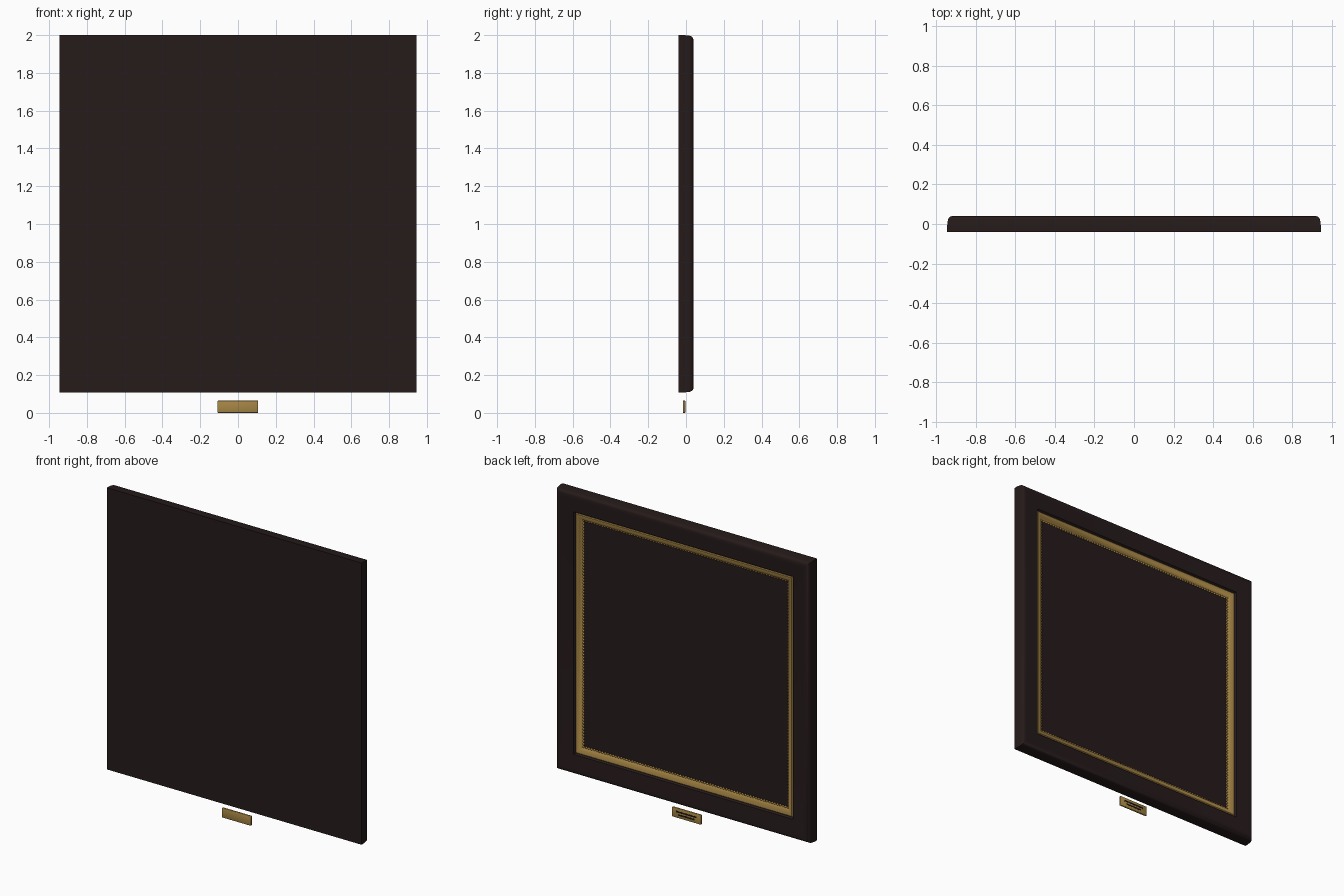
import bpy, bmesh, math
from mathutils import Matrix

if "Cube" in bpy.data.objects:
    bpy.data.objects.remove(bpy.data.objects["Cube"])

CZ = 1.054    # height of the picture centre
HALF = 0.946  # half the outer size


def material(name, rgb):
    m = bpy.data.materials.new(name)
    m.diffuse_color = (*rgb, 1)
    m.use_nodes = True
    m.node_tree.nodes["Principled BSDF"].inputs["Base Color"].default_value = m.diffuse_color
    return m


DARK = material("dark wood", (0.019, 0.0105, 0.0105))
GOLD = material("antique gold", (0.39, 0.24, 0.06))
INK = material("black engraving", (0.010, 0.007, 0.006))


def finish(name, bm, mat, angle=35):
    bmesh.ops.recalc_face_normals(bm, faces=bm.faces)
    me = bpy.data.meshes.new(name)
    bm.to_mesh(me)
    bm.free()
    me.materials.append(mat)
    ob = bpy.data.objects.new(name, me)
    bpy.context.collection.objects.link(ob)
    bpy.ops.object.select_all(action='DESELECT')
    bpy.context.view_layer.objects.active = ob
    ob.select_set(True)
    bpy.ops.object.shade_smooth_by_angle(angle=math.radians(angle))
    return ob


def square_sweep(name, profile, mat):
    """Mitre a closed (half size, y) profile around the square picture."""
    bm = bmesh.new()
    rings = [[bm.verts.new((sx * r, y, CZ + sz * r)) for r, y in profile]
             for sx, sz in ((-1, -1), (1, -1), (1, 1), (-1, 1))]
    n = len(profile)
    for i in range(4):
        a, b = rings[i], rings[(i + 1) % 4]
        for j in range(n):
            k = (j + 1) % n
            bm.faces.new((a[j], a[k], b[k], b[j]))
    return finish(name, bm, mat)


def box(name, x, y, z, mat, bevel=0):
    bm = bmesh.new()
    bmesh.ops.create_cube(bm, size=1)
    for v in bm.verts:
        v.co = [lo + (c + 0.5) * (hi - lo) for c, (lo, hi) in zip(v.co, (x, y, z))]
    if bevel:
        bmesh.ops.bevel(bm, geom=bm.edges[:], offset=bevel, segments=2,
                        profile=0.5, affect='EDGES')
    return finish(name, bm, mat, 50 if bevel else 35)


# outer moulding: rounded shoulder, face falling gently inward, inner wall
shoulder = [(0.918 + 0.025 * math.cos(a), 0.015 + 0.025 * math.sin(a))
            for a in (math.radians(15 * i) for i in range(7))]
square_sweep("frame_moulding",
             [(0.77, -0.038), (HALF, -0.038), (HALF, -0.010)]
             + shoulder + [(0.90, 0.038), (0.815, 0.028), (0.806, 0.014),
                           (0.77, -0.012)], DARK)

# gold inner slip: rounded outer lip, then a slope down to the picture
square_sweep("gold_slip",
             [(0.806, 0.0), (0.806, 0.018), (0.801, 0.022), (0.794, 0.021),
              (0.778, 0.014), (0.762, 0.001), (0.762, -0.012), (0.79, -0.012)],
             GOLD)

# row of small gold beads along the inside of the slip
bm = bmesh.new()
COUNT, R = 76, 0.761
for i in range(COUNT):
    t = -R + 2 * R * i / COUNT
    for x, z in ((t, -R), (R, t), (-t, R), (-R, -t)):
        bmesh.ops.create_icosphere(bm, subdivisions=1, radius=0.008,
                                   matrix=Matrix.Translation((x, 0.0, CZ + z)))
finish("slip_beads", bm, GOLD, 60)

# picture panel and flat backing board
box("picture_panel", (-0.77, 0.77), (-0.02, -0.003), (CZ - 0.77, CZ + 0.77), DARK)
box("backing_board", (-HALF, HALF), (-0.04, -0.036), (CZ - HALF, CZ + HALF), DARK)

# name plate hanging below the frame, with plain engraved rules
box("name_plate", (-0.109, 0.107), (-0.017, -0.003), (0.0, 0.065), GOLD, 0.004)
for i, (half, z) in enumerate(((0.075, 0.042), (0.06, 0.023))):
    box(f"plate_rule_{i + 1}", (-half, half), (-0.005, -0.002),
        (z - 0.005, z + 0.005), INK)
